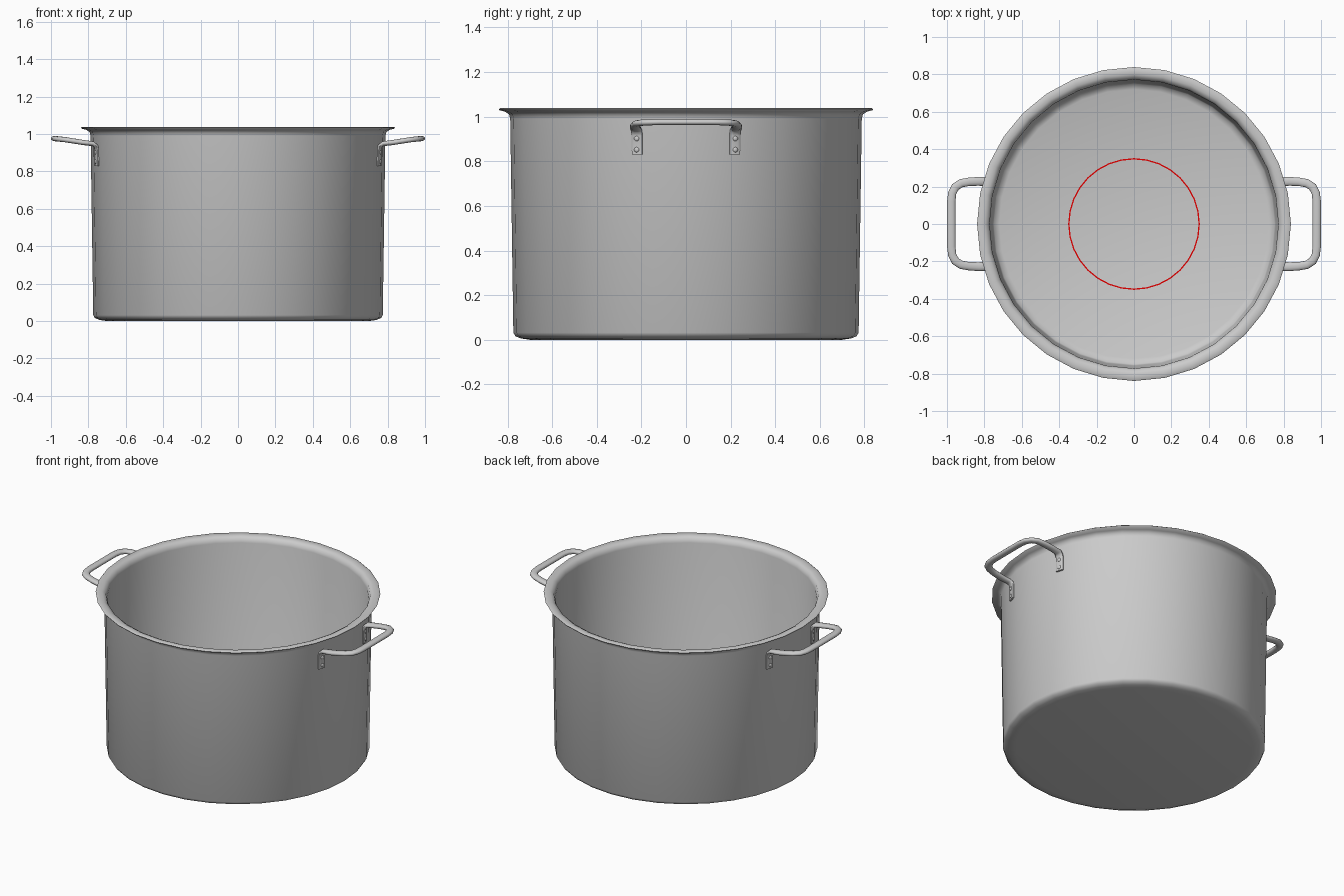
import bpy, bmesh, math
from mathutils import Vector, Matrix

cube = bpy.data.objects.get("Cube")
if cube:
    bpy.data.objects.remove(cube, do_unlink=True)


def material(name, rgb):
    mat = bpy.data.materials.new(name)
    mat.use_nodes = True
    mat.diffuse_color = (*rgb, 1)
    mat.node_tree.nodes["Principled BSDF"].inputs["Base Color"].default_value = (*rgb, 1)
    return mat


steel = material("brushed steel", (0.6, 0.6, 0.6))
red = material("red line", (0.75, 0.0, 0.0))


def finish(bm, name, mat, angle=50):
    bmesh.ops.remove_doubles(bm, verts=bm.verts, dist=0.0005)
    bmesh.ops.recalc_face_normals(bm, faces=bm.faces)
    mesh = bpy.data.meshes.new(name)
    bm.to_mesh(mesh)
    bm.free()
    mesh.materials.append(mat)
    mesh.shade_smooth()
    mesh.set_sharp_from_angle(angle=math.radians(angle))
    obj = bpy.data.objects.new(name, mesh)
    bpy.context.collection.objects.link(obj)
    return obj


def lathe(name, profile, mat, steps=32, closed=False):
    """Turn an (r, z) profile around the z axis."""
    bm = bmesh.new()
    verts = [bm.verts.new((r, 0, z)) for r, z in profile]
    pairs = list(zip(verts, verts[1:]))
    if closed:
        pairs.append((verts[-1], verts[0]))
    edges = [bm.edges.new(p) for p in pairs]
    bmesh.ops.spin(bm, geom=verts + edges, cent=(0, 0, 0), axis=(0, 0, 1),
                   angle=math.tau, steps=steps, use_duplicate=False)
    return finish(bm, name, mat)


# Pot body: base, outer wall, flared rim, inner wall, floor
lathe("pot_body", [
    (0, 0), (0.70, 0), (0.74, 0.006), (0.765, 0.016), (0.774, 0.032),
    (0.788, 0.99), (0.793, 1.01), (0.81, 1.022), (0.836, 1.029),
    (0.839, 1.034), (0.834, 1.038), (0.80, 1.036), (0.78, 1.026),
    (0.772, 1.0), (0.758, 0.06), (0.75, 0.042), (0.72, 0.03), (0, 0.026)], steel)

# Thin marking circle on the floor
lathe("floor_circle", [(0.345, 0.027), (0.352, 0.027), (0.352, 0.032), (0.345, 0.032)],
      red, closed=True)

# Handles: an oval bar swept from one riveted tab to the other
ANGLE = math.atan2(0.22, 0.757)
RADIAL = Vector((math.cos(ANGLE), math.sin(ANGLE), 0))
DOWN = Vector((0, 0, -1))
TAB_Y = 0.22


def tab_point(z, off=0.0):
    return RADIAL * (0.786 + off) + Vector((0, 0, z))


# each entry: centre, flat-side normal, half width, half thickness
half = [
    (tab_point(0.830), RADIAL, 0.024, 0.007),
    (tab_point(0.915), RADIAL, 0.025, 0.008),
    (tab_point(0.936, 0.006), RADIAL + DOWN * 0.4, 0.025, 0.011),
    (tab_point(0.948, 0.022), RADIAL + DOWN * 1.6, 0.025, 0.013),
    (Vector((0.83, 0.228, 0.955)), DOWN, 0.024, 0.014),
    (Vector((0.88, 0.226, 0.963)), DOWN, 0.023, 0.014),
    (Vector((0.925, 0.218, 0.970)), DOWN, 0.023, 0.014),
    (Vector((0.955, 0.198, 0.973)), DOWN, 0.023, 0.014),
    (Vector((0.972, 0.165, 0.975)), DOWN, 0.023, 0.014),
    (Vector((0.977, 0.12, 0.976)), DOWN, 0.023, 0.014),
]


def flip(v):
    return Vector((v.x, -v.y, v.z))


path = half + [(flip(p), flip(n), w, t) for p, n, w, t in reversed(half)]


def build_handle(name, turn):
    bm = bmesh.new()
    rings, sides = [], 12
    for i, (p, n, w, t) in enumerate(path):
        ahead = path[min(i + 1, len(path) - 1)][0]
        behind = path[max(i - 1, 0)][0]
        tangent = (ahead - behind).normalized()
        wide = tangent.cross(n).normalized()
        thin = wide.cross(tangent)
        ring = []
        for k in range(sides):
            a = math.tau * (k + 0.5) / sides
            c, s = math.cos(a), math.sin(a)
            # tabs are squarer than the round grip
            power = 0.5 if w == t * 3 or t < 0.009 else 0.9
            c = math.copysign(abs(c) ** power, c)
            s = math.copysign(abs(s) ** power, s)
            ring.append(bm.verts.new(p + wide * w * c + thin * t * s))
        rings.append(ring)
    for a, b in zip(rings, rings[1:]):
        for k in range(sides):
            m = (k + 1) % sides
            bm.faces.new((a[k], a[m], b[m], b[k]))
    bm.faces.new(rings[0])
    bm.faces.new(rings[-1])
    bm.transform(turn)
    finish(bm, name, steel)


def build_rivets(name, turn):
    bm = bmesh.new()
    for side in (1, -1):
        for z in (0.852, 0.902):
            centre = tab_point(z, 0.007)
            normal = RADIAL
            if side < 0:
                centre, normal = flip(centre), flip(normal)
            place = (Matrix.Translation(centre)
                     @ normal.to_track_quat('Z', 'Y').to_matrix().to_4x4()
                     @ Matrix.Diagonal((1, 1, 0.5, 1)))
            bmesh.ops.create_uvsphere(bm, u_segments=10, v_segments=6,
                                      radius=0.012, matrix=place)
    bm.transform(turn)
    finish(bm, name, steel)


for label, spin in (("left", 0), ("right", math.pi)):
    turn = Matrix.Rotation(spin, 4, 'Z')
    build_handle(label + "_handle", turn)
    build_rivets(label + "_rivets", turn)
